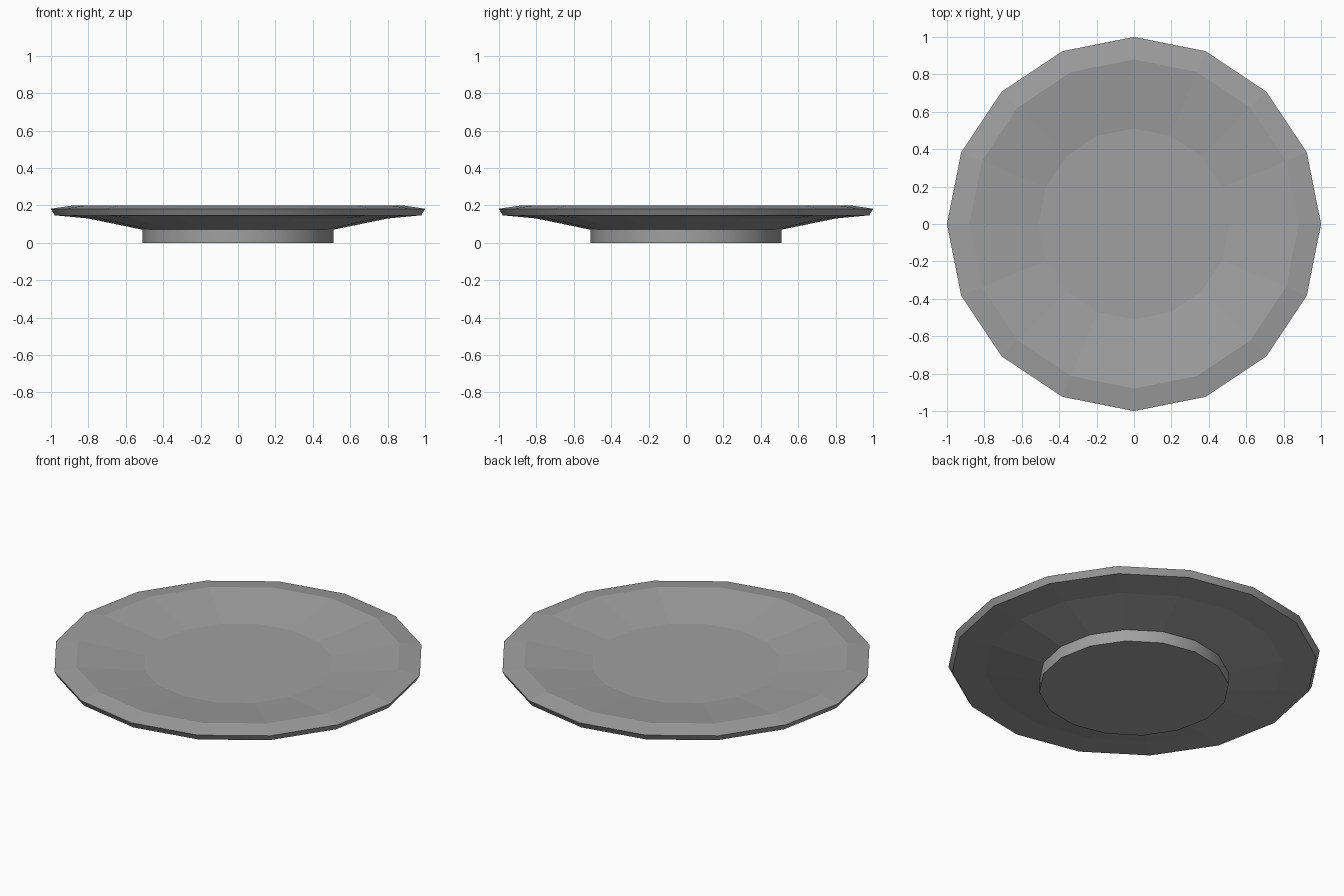
import bpy
import bmesh
import math

cube = bpy.data.objects.get("Cube")
if cube:
    bpy.data.objects.remove(cube, do_unlink=True)

SIDES = 16

grey = bpy.data.materials.new("plain_grey")
grey.use_nodes = True
colour = (0.35, 0.35, 0.35, 1)
grey.diffuse_color = colour
grey.node_tree.nodes["Principled BSDF"].inputs["Base Color"].default_value = colour


def lathe(name, profile):
    """Turn a (radius, height) profile into a capped, many-sided solid."""
    bm = bmesh.new()
    rings = []
    for radius, height in profile:
        rings.append([bm.verts.new((radius * math.cos(math.tau * i / SIDES),
                                    radius * math.sin(math.tau * i / SIDES),
                                    height)) for i in range(SIDES)])
    for low, high in zip(rings, rings[1:]):
        for i in range(SIDES):
            j = (i + 1) % SIDES
            bm.faces.new((low[i], low[j], high[j], high[i]))
    bm.faces.new(rings[0][::-1])
    bm.faces.new(rings[-1])
    # Upright bands are smooth, the gentle slopes stay flat
    bm.normal_update()
    for face in bm.faces:
        face.smooth = abs(face.normal.z) < 0.7
    mesh = bpy.data.meshes.new(name)
    bm.to_mesh(mesh)
    bm.free()
    mesh.materials.append(grey)
    obj = bpy.data.objects.new(name, mesh)
    bpy.context.collection.objects.link(obj)
    return obj


# Foot, underside, rim edge, raised lip and sunken centre in one outline
lathe("plate", [
    (0.51, 0.0),
    (0.51, 0.07),
    (0.80, 0.13),
    (0.98, 0.147),
    (1.00, 0.182),
    (0.88, 0.20),
    (0.51, 0.152),
])
